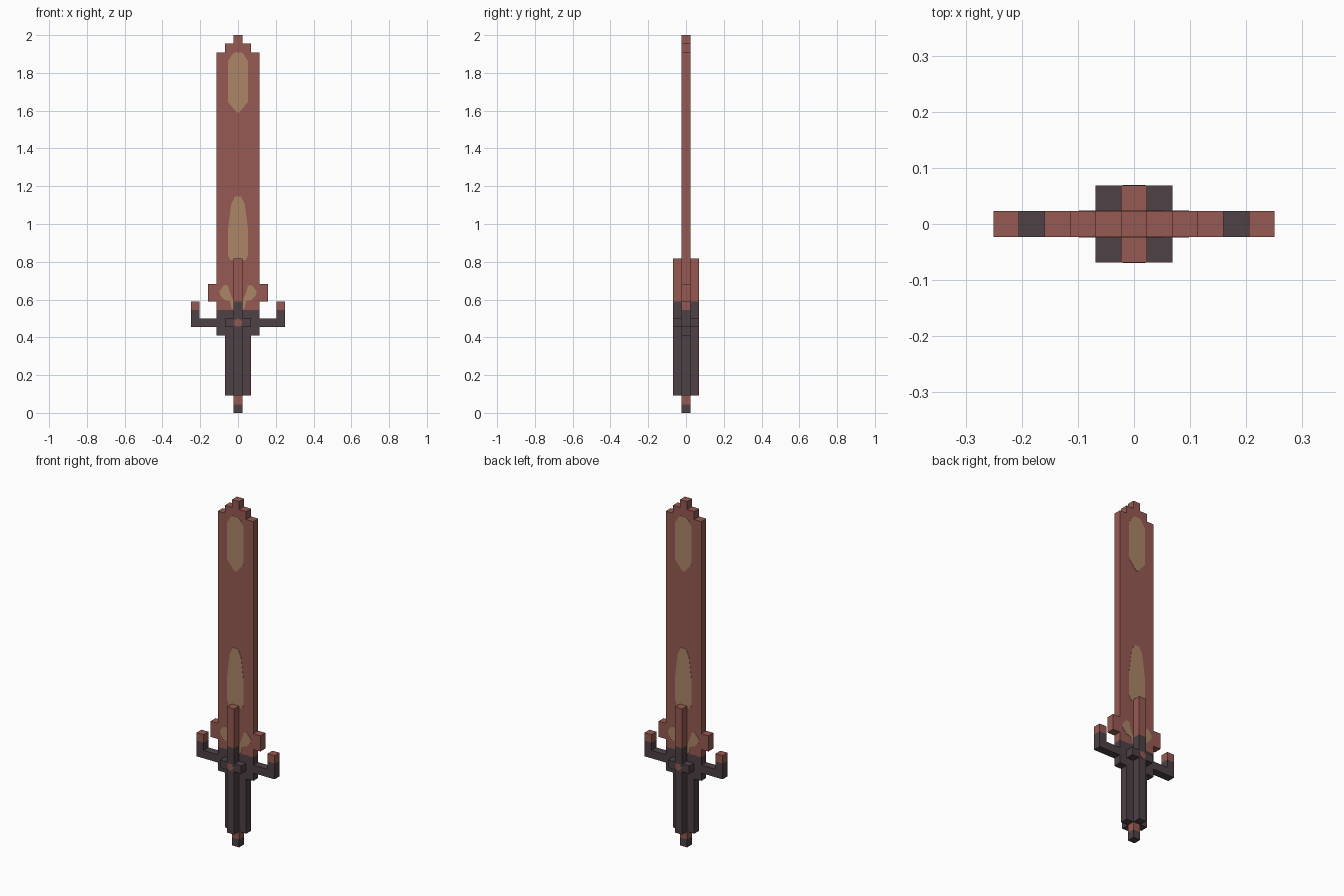
import bpy, bmesh, math
from mathutils import Matrix

cube = bpy.data.objects.get("Cube")
if cube:
    bpy.data.objects.remove(cube, do_unlink=True)

U = 1 / 22  # edge of one block


def material(name, rgb):
    lin = [((c / 255 + 0.055) / 1.055) ** 2.4 for c in rgb] + [1]
    m = bpy.data.materials.new(name)
    m.use_nodes = True
    m.diffuse_color = lin
    m.node_tree.nodes["Principled BSDF"].inputs["Base Color"].default_value = lin
    return m


RED = material("rust red", (150, 90, 82))
DARK = material("dark iron", (78, 65, 69))
TAN = material("tan", (172, 134, 102))


def finish(name, bm, mat):
    bmesh.ops.recalc_face_normals(bm, faces=bm.faces)
    me = bpy.data.meshes.new(name)
    bm.to_mesh(me)
    bm.free()
    me.materials.append(mat)
    ob = bpy.data.objects.new(name, me)
    bpy.context.collection.objects.link(ob)
    return ob


def prism(name, points, lo, hi, mat, axis="Y"):
    """Extrude an outline, in block units, along y or z."""
    bm = bmesh.new()
    place = (lambda a, b: (a * U, lo * U, b * U)) if axis == "Y" else (lambda a, b: (a * U, b * U, lo * U))
    face = bm.faces.new([bm.verts.new(place(a, b)) for a, b in points])
    ext = bmesh.ops.extrude_face_region(bm, geom=[face])
    d = (hi - lo) * U
    moved = [g for g in ext["geom"] if isinstance(g, bmesh.types.BMVert)]
    bmesh.ops.translate(bm, verts=moved, vec=(0, d, 0) if axis == "Y" else (0, 0, d))
    return finish(name, bm, mat)


def box(name, x, y, z, mat):
    return prism(name, [(x[0], z[0]), (x[1], z[0]), (x[1], z[1]), (x[0], z[1])], y[0], y[1], mat)


def mirrored(half):
    """Complete a right-hand outline across x = 0."""
    return half + [(-x, z) for x, z in reversed(half) if x > 0]


# Blade with stepped tip and side fins
prism("blade", mirrored([(2.5, 12), (2.5, 13), (3.5, 13), (3.5, 15), (2.5, 15), (2.5, 42),
                         (1.5, 42), (1.5, 43), (.5, 43), (.5, 44)]), -.5, .5, RED)

# Guard with upturned arms
prism("guard", mirrored([(2.5, 9), (2.5, 10), (5.5, 10), (5.5, 12), (4.5, 12), (4.5, 11),
                         (2.5, 11), (2.5, 12)]), -.5, .5, DARK)

# Cross-shaped grip and pommel
prism("grip", [(.5, .5), (.5, 1.5), (-.5, 1.5), (-.5, .5), (-1.5, .5), (-1.5, -.5), (-.5, -.5),
               (-.5, -1.5), (.5, -1.5), (.5, -.5), (1.5, -.5), (1.5, .5)], 2, 9, DARK, "Z")
box("pommel_neck", (-.5, .5), (-.5, .5), (1, 2), RED)
box("pommel_tip", (-.5, .5), (-.5, .5), (0, 1), DARK)

for side, s in (("left", 1), ("right", -1)):
    box(side + "_guard_tip", sorted((4.5 * s, 5.5 * s)), (-.5, .5), (12, 13), RED)

# Painted outlines on the blade
upper_patch = mirrored([(.15, 35), (1.15, 36.2), (1.15, 41), (.7, 41.7), (.4, 41.98)])
lower_patch = mirrored([(.9, 17.8), (1.15, 18.3), (1.15, 21.5), (.8, 24.3), (.35, 25.2)])
fin_patch = [(.5, 12.02), (.75, 12.1), (.95, 13), (1.5, 13.1), (2.1, 13.7), (2.15, 14.2),
             (1.6, 14.9), (1.15, 14.8), (.95, 14), (.5, 13)]

for face, s in (("front", -1), ("back", 1)):
    near = sorted((.5 * s, 1.5 * s))
    skin = sorted((.5 * s, .53 * s))
    # Raised ridge running from the guard up the blade
    box(face + "_ridge_base", (-.5, .5), near, (9, 13), DARK)
    box(face + "_ridge_top", (-.5, .5), near, (13, 18), RED)
    prism(face + "_upper_patch", upper_patch, *skin, TAN)
    prism(face + "_lower_patch", lower_patch, *skin, TAN)
    for side, k in (("left", 1), ("right", -1)):
        box(f"{face}_{side}_guard_stud", sorted((.5 * k, 1.5 * k)), near, (10, 11), DARK)
        prism(f"{face}_{side}_fin_patch", [(x * k, z) for x, z in fin_patch], *skin, TAN)
    # Round gem
    gem = [(.45 * math.cos(a * math.pi / 6), 10.5 + .45 * math.sin(a * math.pi / 6)) for a in range(12)]
    prism(face + "_gem", gem, *sorted((1.5 * s, 1.53 * s)), RED)
